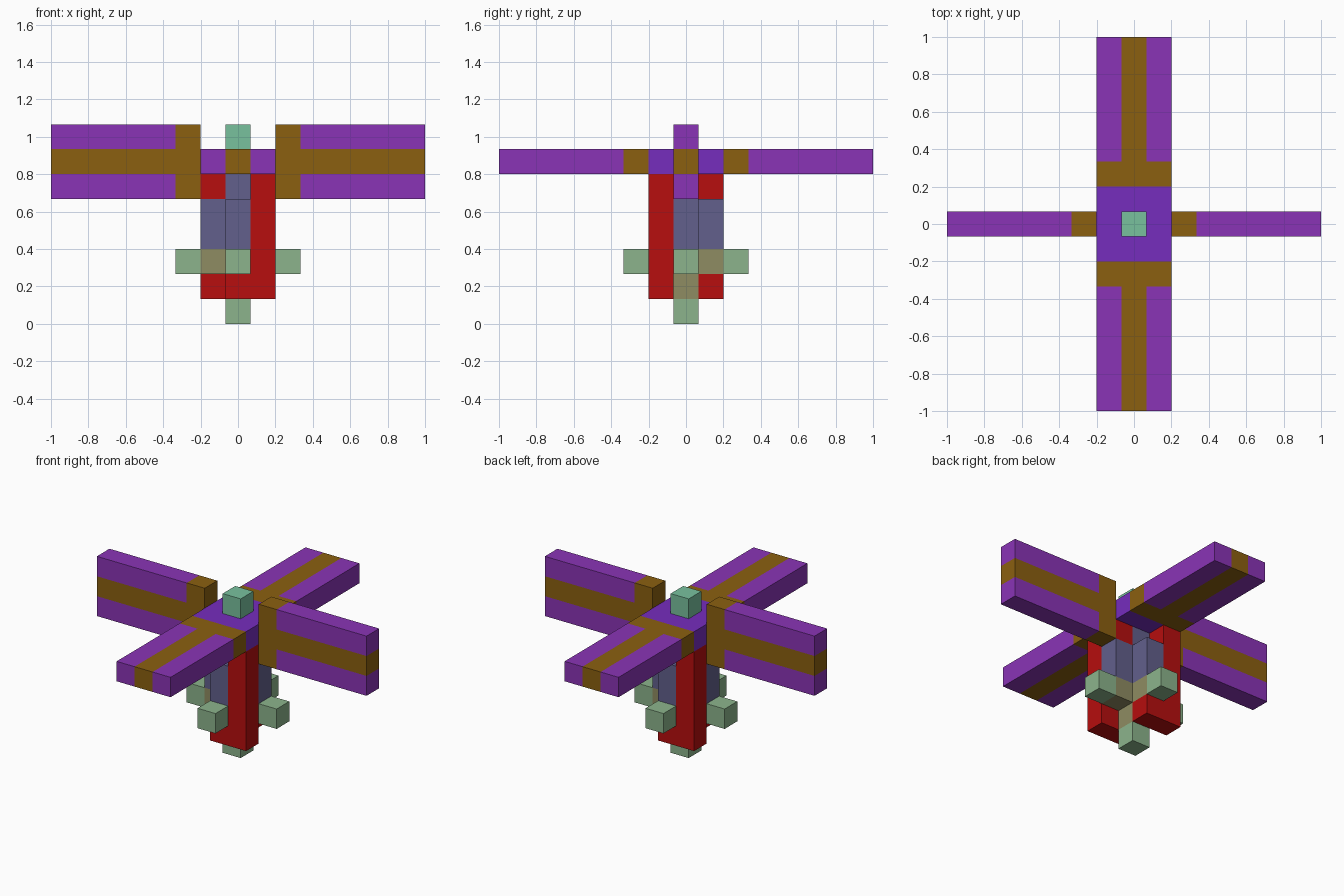
import bpy, bmesh
from mathutils import Vector

cube = bpy.data.objects.get("Cube")
if cube:
    bpy.data.objects.remove(cube, do_unlink=True)

U = 2 / 15  # edge length of one block


def make_material(name, rgb):
    lin = [((c / 255 + 0.055) / 1.055) ** 2.4 if c > 10 else c / 255 / 12.92 for c in rgb]
    mat = bpy.data.materials.new(name)
    mat.use_nodes = True
    mat.diffuse_color = (*lin, 1)
    bsdf = mat.node_tree.nodes["Principled BSDF"]
    bsdf.inputs["Base Color"].default_value = (*lin, 1)
    bsdf.inputs["Roughness"].default_value = 0.9
    return mat


PURPLE = make_material("purple", (138, 52, 182))
BROWN = make_material("brown", (139, 96, 16))
VIOLET = make_material("violet", (118, 45, 190))
RED = make_material("red", (183, 14, 14))
SLATE = make_material("slate", (98, 96, 140))
GREEN = make_material("pale green", (140, 180, 140))
TAN = make_material("olive tan", (143, 140, 98))
TEAL = make_material("teal", (121, 193, 158))

# Each side of a block: its outward direction and two in-plane axes
SIDES = []
for axis in range(3):
    for sign in (1, -1):
        n, a, b = Vector(), Vector(), Vector()
        n[axis] = sign
        a[(axis + 1) % 3] = 1
        b[(axis + 2) % 3] = sign
        SIDES.append((n, a, b))


def block_part(name, cells, mats, rule=lambda c: 0):
    """Closed shell around a set of blocks; rule(cell) picks the material."""
    cells = set(cells)
    bm = bmesh.new()
    for c in cells:
        mid = Vector((c[0], c[1], c[2] + 0.5))
        for n, a, b in SIDES:
            if tuple(int(c[i] + n[i]) for i in range(3)) in cells:
                continue
            corners = [mid + (n + a * s + b * t) / 2
                       for s, t in ((-1, -1), (1, -1), (1, 1), (-1, 1))]
            face = bm.faces.new([bm.verts.new(p * U) for p in corners])
            face.material_index = rule(c)
    bmesh.ops.remove_doubles(bm, verts=bm.verts[:], dist=1e-4)
    # Merge flat areas of the same colour into clean faces
    bmesh.ops.dissolve_limit(bm, angle_limit=0.01, verts=bm.verts[:],
                             edges=bm.edges[:], delimit={'MATERIAL'})
    bmesh.ops.recalc_face_normals(bm, faces=bm.faces[:])
    mesh = bpy.data.meshes.new(name)
    bm.to_mesh(mesh)
    bm.free()
    for m in mats:
        mesh.materials.append(m)
    obj = bpy.data.objects.new(name, mesh)
    bpy.context.collection.objects.link(obj)
    return obj


def plus(z):
    return [(0, 0, z), (1, 0, z), (-1, 0, z), (0, 1, z), (0, -1, z)]


THREE = (-1, 0, 1)

# Hub plate and the knob on top
block_part("hub", [(x, y, 6) for x in THREE for y in THREE], [VIOLET])
block_part("top_knob", [(0, 0, 7)], [TEAL])

# Central core: stem, lower collar and tip
block_part("core", plus(3) + plus(4) + [(0, 0, 5)], [SLATE])
block_part("collar", plus(2) + [(0, 0, 1)], [TAN])
block_part("bottom_tip", [(0, 0, 0)], [GREEN])

for s, x_side, y_side in ((1, "left", "front"), (-1, "right", "back")):
    # Upright side blade: brown root and centre stripe, purple edges
    block_part(x_side + "_arm",
               [(s * d, 0, 6 + k) for d in range(2, 8) for k in THREE],
               [PURPLE, BROWN],
               lambda c: int(abs(c[0]) == 2 or c[2] == 6))
    # Flat blade with the same pattern
    block_part(y_side + "_arm",
               [(k, -s * d, 6) for d in range(2, 8) for k in THREE],
               [PURPLE, BROWN],
               lambda c: int(abs(c[1]) == 2 or c[0] == 0))
    # Corner post with a foot along x and a head along y
    block_part(y_side + "_post",
               [(s, -s, z) for z in range(1, 6)] + [(0, -s, 1), (s, 0, 5)],
               [RED])
    # Studs around the collar
    block_part(x_side + "_stud", [(2 * s, 0, 2)], [GREEN])
    block_part(y_side + "_stud", [(0, -2 * s, 2)], [GREEN])
